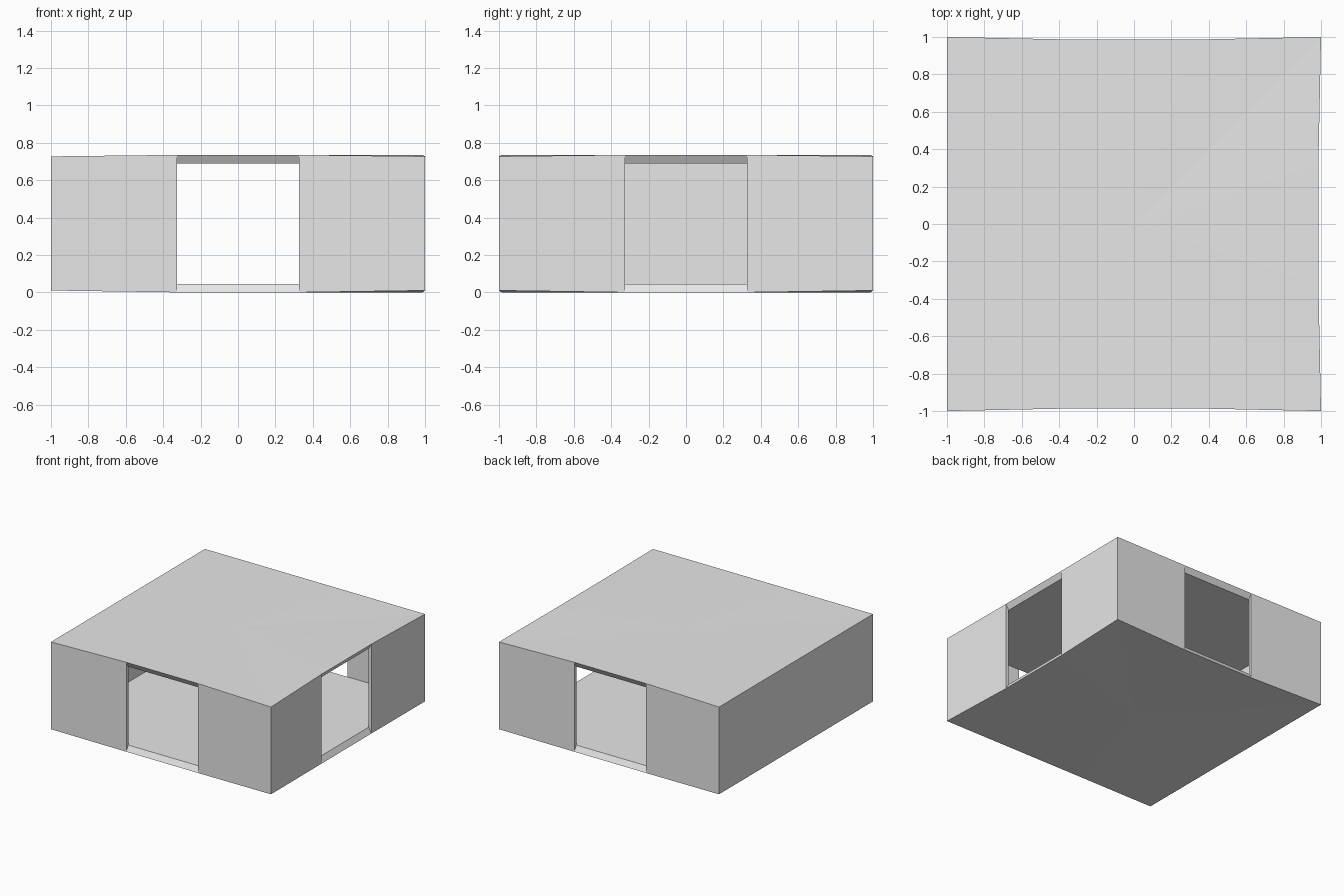
import bpy, bmesh, math
from mathutils import Vector, Matrix

if "Cube" in bpy.data.objects:
    bpy.data.objects.remove(bpy.data.objects["Cube"])

D = 0.325            # half width of a doorway
OUT, BOW = 1.0, 0.986  # outer corner and bowed doorway plane
INN = 0.96           # inner wall plane
Z0, Z1 = 0.0, 0.735  # doorway outer heights
C0, C1 = 0.01, 0.727  # corner outer heights
F, CE = 0.045, 0.69  # floor top and ceiling

mat = bpy.data.materials.new("plain grey")
mat.diffuse_color = (0.8, 0.8, 0.8, 1)
mat.use_nodes = True
mat.node_tree.nodes["Principled BSDF"].inputs["Base Color"].default_value = mat.diffuse_color


def make(name, faces):
    bm = bmesh.new()
    for f in faces:
        bm.faces.new([bm.verts.new(p) for p in f])
    bmesh.ops.remove_doubles(bm, verts=bm.verts, dist=1e-4)
    me = bpy.data.meshes.new(name)
    bm.to_mesh(me)
    bm.free()
    me.materials.append(mat)
    ob = bpy.data.objects.new(name, me)
    bpy.context.collection.objects.link(ob)


def turned(faces, angle):
    r = Matrix.Rotation(angle, 3, 'Z')
    return [[r @ Vector(p) for p in f] for f in faces]


# front-facing wall with a doorway: outer panels, inner panels, jambs
def door_wall():
    faces = []
    for s in (-1, 1):
        panel = [
            [(s*OUT, -OUT, C0), (s*D, -BOW, Z0), (s*D, -BOW, Z1), (s*OUT, -OUT, C1)],
            [(s*D, -INN, F), (s*INN, -INN, F), (s*INN, -INN, CE), (s*D, -INN, CE)],
            [(s*D, -BOW, Z0), (s*D, -INN, F), (s*D, -INN, CE), (s*D, -BOW, Z1)]]
        faces += [f if s < 0 else f[::-1] for f in panel]
    return faces


# sloped sill and lintel of a doorway
def sill():
    return [[(-D, -BOW, Z0), (D, -BOW, Z0), (D, -INN, F), (-D, -INN, F)]]


def lintel():
    return [[(-D, -BOW, Z1), (-D, -INN, CE), (D, -INN, CE), (D, -BOW, Z1)]]


solid = [[(-OUT, -OUT, C0), (OUT, -OUT, C0), (OUT, -OUT, C1), (-OUT, -OUT, C1)],
         [(-INN, -INN, F), (-INN, -INN, CE), (INN, -INN, CE), (INN, -INN, F)]]

# doorways on front, right and back; left side is closed
sides = [("front", 0), ("right", 90), ("back", 180)]
for name, a in sides:
    make(name + "_wall", turned(door_wall(), math.radians(a)))
make("left_wall", turned(solid, math.radians(270)))


# outline of the bowed roof or floor, anticlockwise
def outline(zc, zd):
    pts = []
    for k in range(4):
        side = [(-OUT, -OUT, zc)]
        if k < 3:
            side += [(-D, -BOW, zd), (D, -BOW, zd)]
        pts += turned([side], k * math.pi / 2)[0]
    return pts


def slab(zc, zd, zin, top):
    pts = outline(zc, zd)
    mid = Vector((0, 0, zd))
    faces = [[mid, p, q] for p, q in zip(pts, pts[1:] + pts[:1])]
    inner = [(-INN, -INN, zin), (-INN, INN, zin), (INN, INN, zin), (INN, -INN, zin)]
    if not top:
        faces = [f[::-1] for f in faces]
        inner = inner[::-1]
    faces.append(inner)
    for _, a in sides:
        faces += turned(lintel() if top else sill(), math.radians(a))
    return faces


# roof and floor
make("roof", slab(C1, Z1, CE, True))
make("floor", slab(C0, Z0, F, False))
